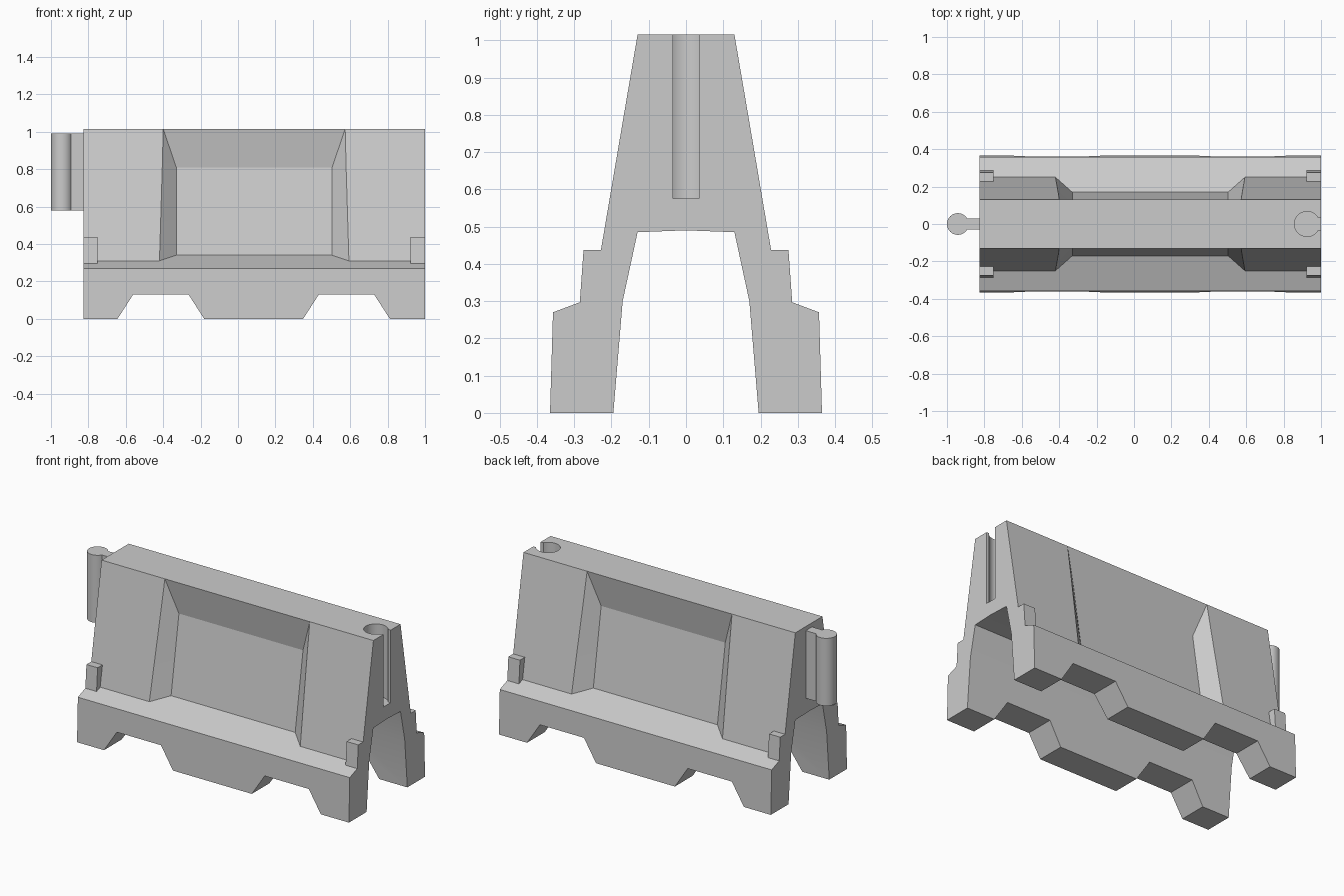
import bpy, bmesh, math
from mathutils import Vector

if "Cube" in bpy.data.objects:
    bpy.data.objects.remove(bpy.data.objects["Cube"])

X0, X1, XC = -0.825, 1.0, 0.0865   # body ends and its middle


def to_object(name, bm):
    bmesh.ops.recalc_face_normals(bm, faces=bm.faces)
    mesh = bpy.data.meshes.new(name)
    bm.to_mesh(mesh)
    bm.free()
    ob = bpy.data.objects.new(name, mesh)
    bpy.context.collection.objects.link(ob)
    return ob


def prism(name, pts, start, end):
    """Extrude a closed 3D outline from offset start to offset end."""
    bm = bmesh.new()
    s, e = Vector(start), Vector(end)
    face = bm.faces.new([bm.verts.new(Vector(p) + s) for p in pts])
    new = bmesh.ops.extrude_face_region(bm, geom=[face])["geom"]
    bmesh.ops.translate(bm, vec=e - s, verts=[v for v in new if isinstance(v, bmesh.types.BMVert)])
    return to_object(name, bm)


def cut(ob, cutter):
    mod = ob.modifiers.new("cut", "BOOLEAN")
    mod.operation, mod.solver, mod.object = "DIFFERENCE", "EXACT", cutter
    bpy.context.view_layer.objects.active = ob
    bpy.ops.object.modifier_apply(modifier=mod.name)
    bpy.data.objects.remove(cutter)


def keyhole(cx, r, half, x_end, n=32):
    """Round head with a straight neck running to x_end (+x side)."""
    a = math.asin(half / r)
    arc = [a + (2 * math.pi - 2 * a) * i / n for i in range(n + 1)]
    return ([(cx + r * math.cos(t), r * math.sin(t), 0) for t in arc]
            + [(x_end, -half, 0), (x_end, half, 0)])


# Body: cross-sections lofted along x, with a sunken panel in the middle
INNER = [(0.13, 0.485), (0.17, 0.30), (0.195, 0), (0.365, 0), (0.357, 0.27)]
WALL = [(0.25, 0.31), (0.165, 0.81), (0.13, 1.015)]
SUNK = [(0.17, 0.34), (0.095, 0.81), (0.13, 1.015)]


def section(xs, upper):
    half = [(x, y, z) for x, (y, z) in zip([xs[0]] * 5 + xs[1:], INNER + upper)]
    return half + [(x, -y, z) for x, y, z in reversed(half)] + [(xs[0], 0, 0.49)]


def flip(xs):
    return [2 * XC - x for x in xs]


edge = [-0.42, -0.42, -0.405, -0.40]
deep = [-0.33, -0.33, -0.33, -0.40]
bm = bmesh.new()
rows = [[bm.verts.new(p) for p in section(xs, up)] for xs, up in (
    ([X0] * 4, WALL), (edge, WALL), (deep, SUNK),
    (flip(deep), SUNK), (flip(edge), WALL), ([X1] * 4, WALL))]
for a, b in zip(rows, rows[1:]):
    for i in range(len(a)):
        j = (i + 1) % len(a)
        bm.faces.new((a[i], a[j], b[j], b[i]))
bm.faces.new(rows[0])
bm.faces.new(rows[-1])
bmesh.ops.remove_doubles(bm, verts=bm.verts, dist=0.0005)
body = to_object("barrier_body", bm)

# Forklift notches through both feet
for x in (-0.4125, 0.58):
    pts = [(x - 0.296, 0, -0.1), (x - 0.148, 0, 0.13), (x + 0.148, 0, 0.13), (x + 0.296, 0, -0.1)]
    cut(body, prism("notch_cutter", pts, (0, -0.6, 0), (0, 0.6, 0)))

# Connector socket in the right end
cut(body, prism("socket_cutter", keyhole(0.925, 0.067, 0.035, 1.1), (0, 0, 0.575), (0, 0, 1.2)))

# Connector tongue on the left end
tongue = prism("connector_tongue", keyhole(-0.942, 0.058, 0.03, X0 + 0.02), (0, 0, 0.58), (0, 0, 0.99))

# Small blocks on the ledge at all four corners
for side in (-1, 1):
    pts = [(0, side * y, z) for y, z in
           ((0.2, 0.28), (0.285, 0.28), (0.285, 0.297), (0.275, 0.437), (0.2, 0.437))]
    for end, a, b in (("left", X0, -0.75), ("right", 0.922, X1)):
        prism(f"corner_block_{end}_{'back' if side > 0 else 'front'}", pts, (a, 0, 0), (b, 0, 0))

# Round parts shade smooth, flat faces stay crisp
for ob in (body, tongue):
    bpy.ops.object.select_all(action="DESELECT")
    ob.select_set(True)
    bpy.context.view_layer.objects.active = ob
    bpy.ops.object.shade_smooth_by_angle(angle=math.radians(15 if ob is tongue else 12))
